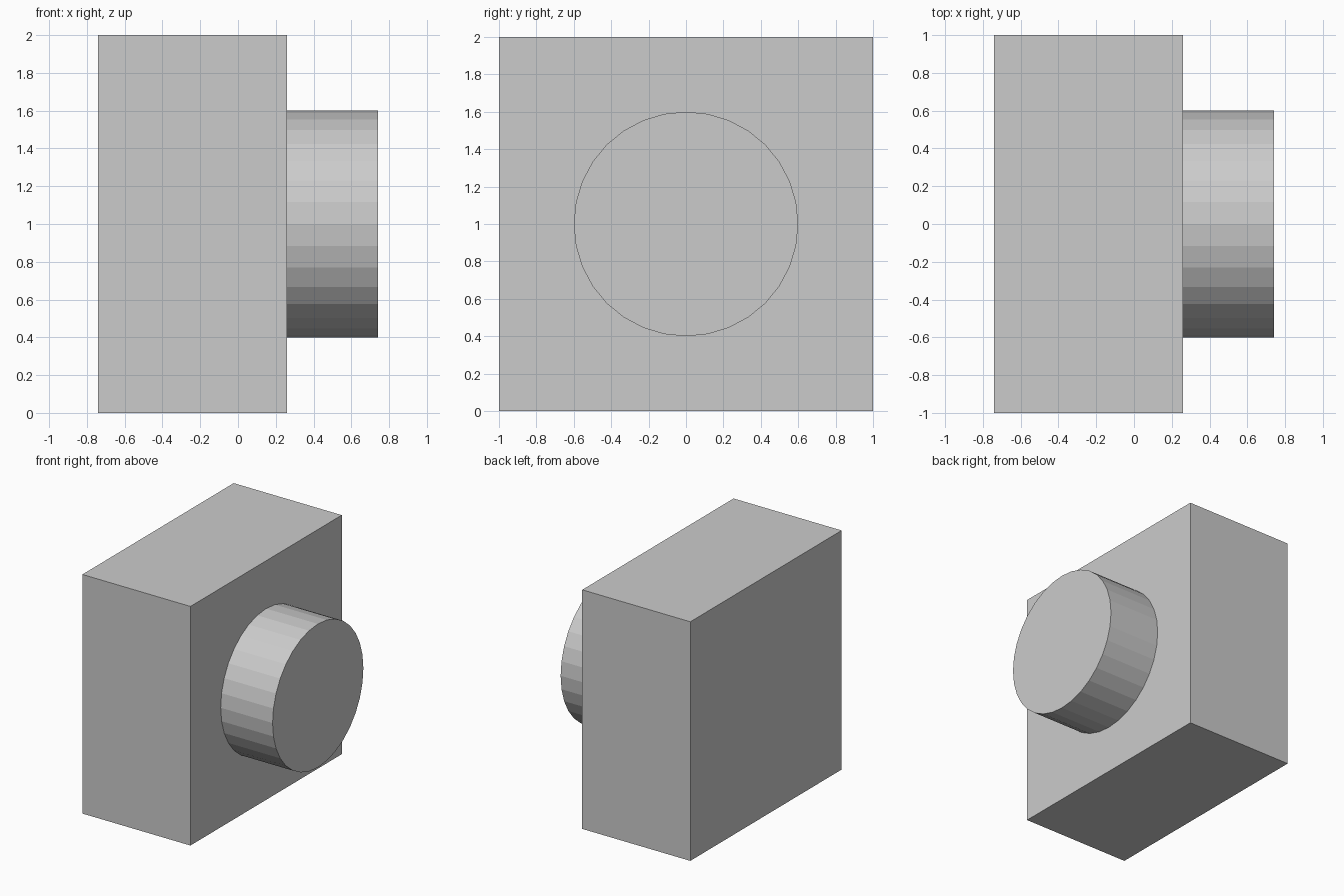
import bpy
from math import pi

if "Cube" in bpy.data.objects:
    bpy.data.objects.remove(bpy.data.objects["Cube"])

# Square block body
bpy.ops.mesh.primitive_cube_add(size=1, location=(-0.24, 0, 1))
body = bpy.context.object
body.name = "block_body"
body.scale = (1, 2, 2)
bpy.ops.object.transform_apply(location=False, rotation=False, scale=True)

# Flat-sided round boss on the right face, slightly embedded in the block
x_inner, x_outer = 0.24, 0.74
bpy.ops.mesh.primitive_cylinder_add(
    vertices=32, radius=0.6, depth=x_outer - x_inner,
    location=((x_inner + x_outer) / 2, 0, 1), rotation=(0, pi / 2, 0))
bpy.context.object.name = "round_boss"
